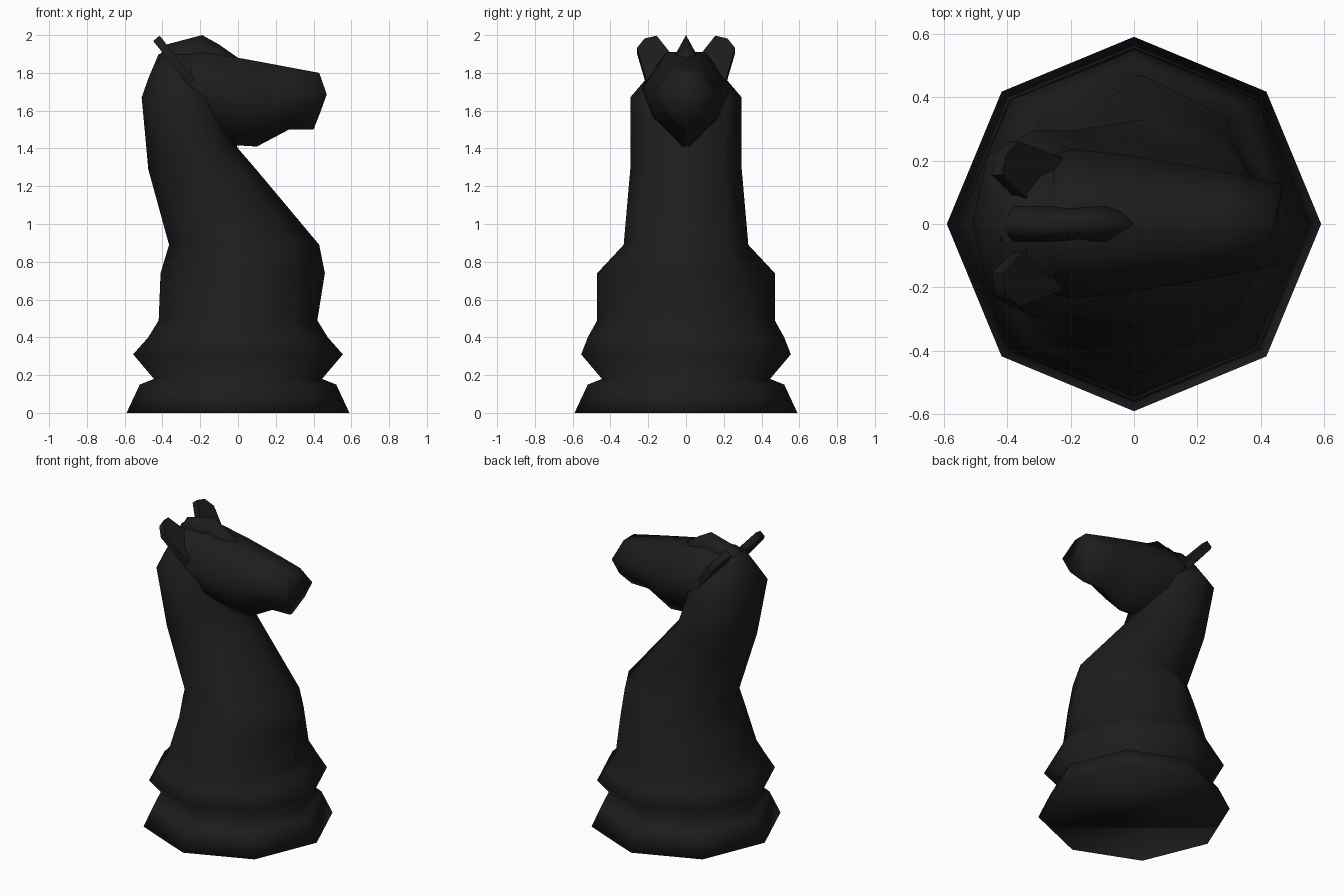
import bpy, bmesh, math
from mathutils import Vector

if "Cube" in bpy.data.objects:
    bpy.data.objects.remove(bpy.data.objects["Cube"])

mat = bpy.data.materials.new("black")
mat.diffuse_color = (0.012, 0.012, 0.012, 1)
mat.use_nodes = True
mat.node_tree.nodes["Principled BSDF"].inputs["Base Color"].default_value = mat.diffuse_color


def loft(name, rings, angle=180):
    """Skin a list of rings (lists of points), cap both ends, shade smooth."""
    bm = bmesh.new()
    vs = [[bm.verts.new(p) for p in r] for r in rings]
    n = len(rings[0])
    for a, b in zip(vs, vs[1:]):
        for i in range(n):
            j = (i + 1) % n
            bm.faces.new((a[i], a[j], b[j], b[i]))
    bm.faces.new(vs[0])
    bm.faces.new(vs[-1])
    bmesh.ops.recalc_face_normals(bm, faces=bm.faces[:])
    me = bpy.data.meshes.new(name)
    bm.to_mesh(me)
    bm.free()
    ob = bpy.data.objects.new(name, me)
    bpy.context.collection.objects.link(ob)
    me.materials.append(mat)
    bpy.ops.object.select_all(action='DESELECT')
    ob.select_set(True)
    bpy.context.view_layer.objects.active = ob
    bpy.ops.object.shade_smooth_by_angle(angle=math.radians(angle))
    return ob


def octagon(z, front, back, width, d=0.7071):
    """Horizontal eight-sided ring; d sets how square the corners are."""
    cx, rx = (front + back) / 2, (front - back) / 2
    dirs = [(1, 0), (d, d), (0, 1), (-d, d), (-1, 0), (-d, -d), (0, -1), (d, -d)]
    return [(cx + rx * x, width * y, z) for x, y in dirs]


# Turned base flowing into chest and neck
loft("base_and_neck", [
    octagon(0, .59, -.59, .59),
    octagon(.15, .52, -.52, .52),
    octagon(.18, .445, -.445, .445),
    octagon(.31, .555, -.555, .555),
    octagon(.40, .475, -.475, .52),
    octagon(.49, .42, -.42, .47),
    octagon(.74, .46, -.41, .47, .61),
    octagon(.89, .43, -.365, .33, .68),
    octagon(1.29, .095, -.475, .295, .7),
    octagon(1.40, .0, -.485, .295, .7),
    octagon(1.67, -.12, -.51, .295, .74),
    octagon(1.77, -.14, -.475, .21, .75),
    octagon(1.90, -.16, -.42, .11, .75),
])

# Head: x of top, middle and bottom, z of top and bottom, half width
head = [
    (-.38, -.38, -.30, 1.88, 1.50, .19),
    (-.19, -.19, -.10, 1.91, 1.42, .235),
    (0, 0, .02, 1.88, 1.415, .215),
    (.11, .11, .10, 1.86, 1.41, .195),
    (.27, .28, .27, 1.83, 1.50, .165),
    (.43, .47, .40, 1.80, 1.50, .125),
]
rings = []
for xt, xm, xb, zt, zb, w in head:
    h = zt - zb
    half = [(xt, .42 * w, zt), (xm, w, zb + .62 * h), (.5 * (xm + xb), .75 * w, zb + .3 * h),
            (xb, .1 * w, zb)]
    rings.append(half + [(x, -y, z) for x, y, z in reversed(half)])
loft("head", rings)

# Forelock crest along the crown
crest = [(-.42, 1.885), (-.38, 1.95), (-.19, 2.0), (-.10, 1.95), (0, 1.88)]
loft("forelock", [[(x, -.055, min(z - .03, 1.90)), (x, 0, z), (x, .055, min(z - .03, 1.90)),
                   (x, 0, 1.80)] for x, z in crest])

# Ears: slanted plates, one per side
outline = [(.13, 1.77), (.21, 1.75), (.26, 1.92), (.22, 1.97), (.155, 1.985), (.08, 1.89)]
offset = Vector((.017, 0, .014))
for side, s in (("left", 1), ("right", -1)):
    plate = [Vector((-.42 - (z - 1.97) * .8, s * y, z - .002)) for y, z in outline]
    loft(side + "_ear", [[p + offset for p in plate], [p - offset for p in plate]], 50)
